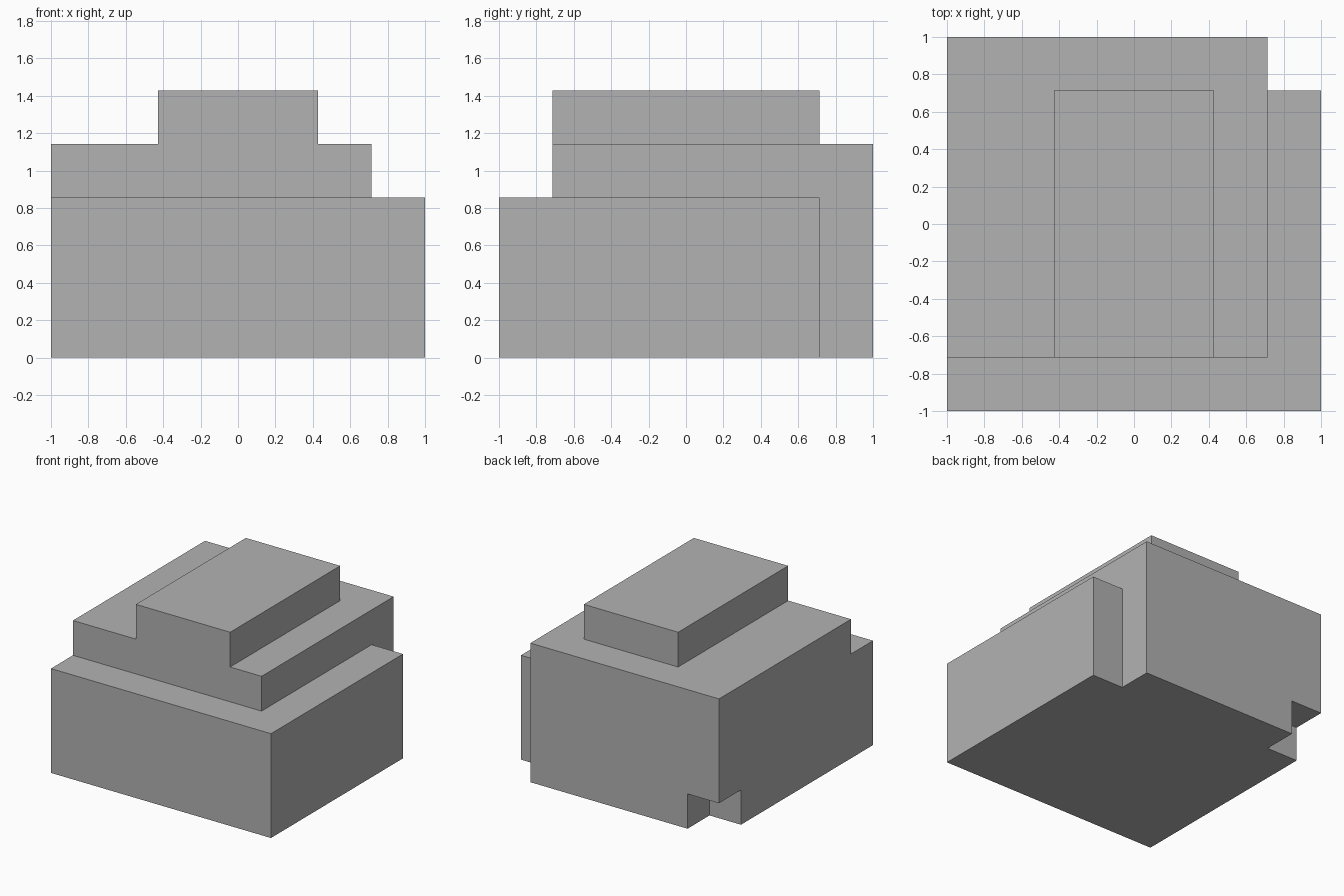
import bpy
import bmesh
from mathutils import Matrix, Vector

default = bpy.data.objects.get("Cube")
if default:
    bpy.data.objects.remove(default, do_unlink=True)

U = 2 / 7      # one module of the stepped block
FAR = 4.5      # cutters reach past the block


def box(name, low, high):
    """Axis-aligned box given by two corners in modules."""
    low, high = Vector(low) * U, Vector(high) * U
    bm = bmesh.new()
    size = Matrix.Diagonal((*(high - low), 1))
    bmesh.ops.create_cube(bm, size=1, matrix=Matrix.Translation((low + high) / 2) @ size)
    mesh = bpy.data.meshes.new(name)
    bm.to_mesh(mesh)
    bm.free()
    obj = bpy.data.objects.new(name, mesh)
    bpy.context.collection.objects.link(obj)
    return obj


# Plain grey finish
grey = bpy.data.materials.new("grey")
grey.use_nodes = True
grey.diffuse_color = (0.448, 0.448, 0.448, 1)
grey.node_tree.nodes["Principled BSDF"].inputs["Base Color"].default_value = grey.diffuse_color

# Solid block, then the steps and notches cut from it
block = box("stepped_block", (-3.5, -3.5, 0), (3.5, 3.5, 5))
block.data.materials.append(grey)

cuts = {
    "front_ledge": ((-FAR, -FAR, 3), (FAR, -2.5, 6)),
    "right_ledge": ((2.5, -FAR, 3), (FAR, FAR, 6)),
    "back_step": ((-FAR, 2.5, 4), (FAR, FAR, 6)),
    "left_step": ((-FAR, -FAR, 4), (-1.5, FAR, 6)),
    "right_step": ((1.5, -FAR, 4), (FAR, FAR, 6)),
    "back_corner_notch": ((2.5, 2.5, -1), (FAR, FAR, 6)),
    "foot_notch": ((-FAR, 2.5, -1), (-2.5, FAR, 1)),
}
cutters = []
for name, (low, high) in cuts.items():
    cutter = box(name + "_cutter", low, high)
    cutter.hide_render = True
    cutters.append(cutter)
    mod = block.modifiers.new(name, 'BOOLEAN')
    mod.operation = 'DIFFERENCE'
    mod.solver = 'EXACT'
    mod.object = cutter

# Bake the cuts and merge flat faces
bpy.context.view_layer.update()
baked = bpy.data.meshes.new_from_object(block.evaluated_get(bpy.context.evaluated_depsgraph_get()))
block.modifiers.clear()
block.data = baked
for cutter in cutters:
    bpy.data.objects.remove(cutter, do_unlink=True)

bm = bmesh.new()
bm.from_mesh(baked)
bmesh.ops.remove_doubles(bm, verts=bm.verts, dist=0.0001)
bmesh.ops.dissolve_limit(bm, angle_limit=0.01, verts=bm.verts, edges=bm.edges)
for face in bm.faces:
    face.material_index = 0
    face.smooth = False
bm.to_mesh(baked)
bm.free()
baked.materials.clear()
baked.materials.append(grey)
